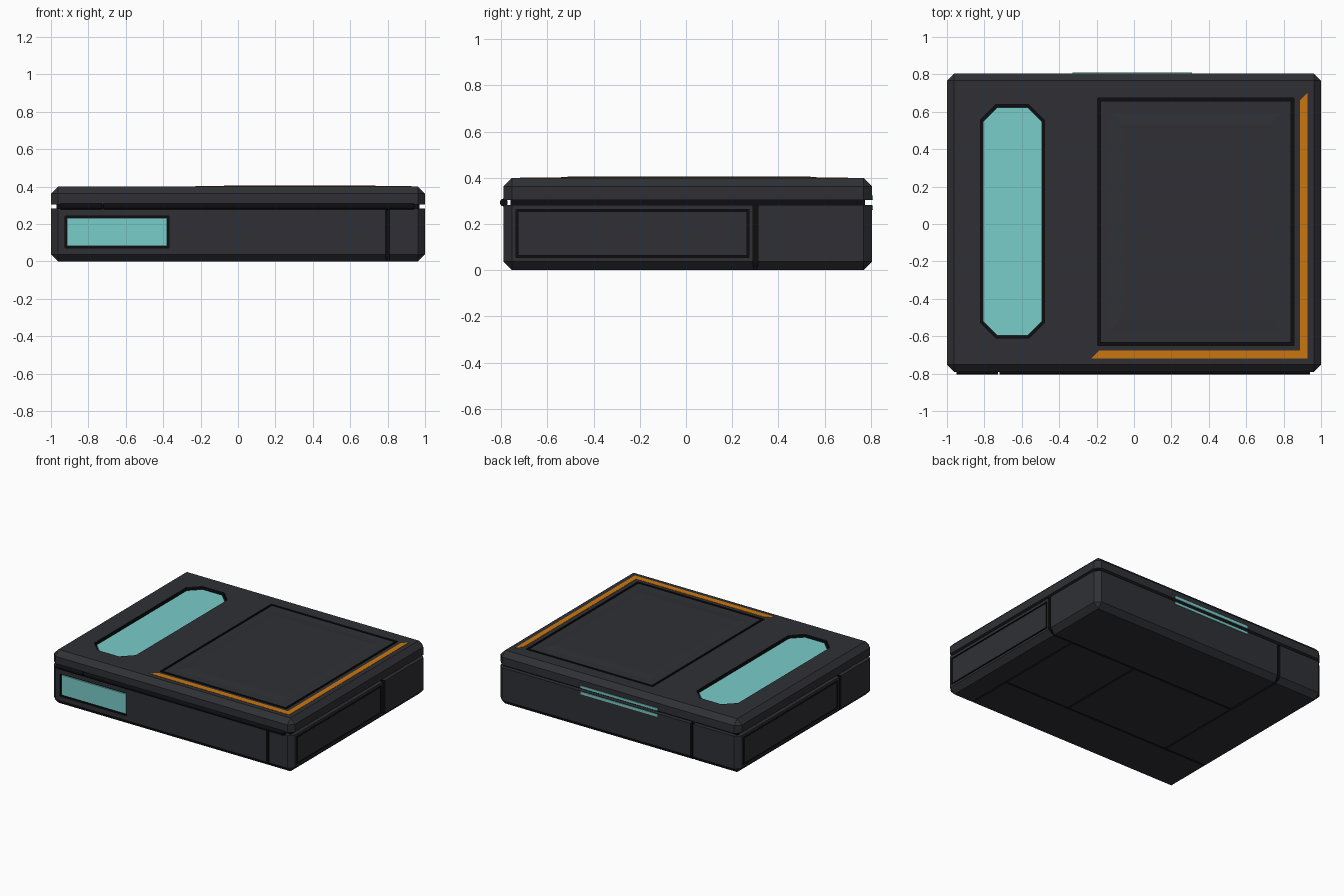
import bpy, bmesh
from mathutils import Vector, Matrix

if "Cube" in bpy.data.objects:
    bpy.data.objects.remove(bpy.data.objects["Cube"])


def material(name, rgb):
    m = bpy.data.materials.new(name)
    m.diffuse_color = (*rgb, 1)
    m.use_nodes = True
    m.node_tree.nodes["Principled BSDF"].inputs["Base Color"].default_value = m.diffuse_color
    return m


SHELL = material("charcoal", (0.029, 0.030, 0.036))
BLACK = material("black", (0.004, 0.004, 0.005))
TEAL = material("teal", (0.19, 0.61, 0.59))
ORANGE = material("orange", (0.6, 0.18, 0.005))


def finish(name, bm, mat):
    bmesh.ops.recalc_face_normals(bm, faces=bm.faces)
    me = bpy.data.meshes.new(name)
    bm.to_mesh(me)
    bm.free()
    me.materials.append(mat)
    ob = bpy.data.objects.new(name, me)
    bpy.context.collection.objects.link(ob)
    return ob


def add_box(bm, x, y, z):
    lo, hi = Vector((x[0], y[0], z[0])), Vector((x[1], y[1], z[1]))
    mat = Matrix.Translation((lo + hi) / 2) @ Matrix.Diagonal((*(hi - lo), 1))
    return bmesh.ops.create_cube(bm, size=1, matrix=mat)["verts"]


def box(name, x, y, z, mat):
    bm = bmesh.new()
    add_box(bm, x, y, z)
    return finish(name, bm, mat)


def add_prism(bm, pts, z0, z1):
    f = bm.faces.new([bm.verts.new((px, py, z0)) for px, py in pts])
    r = bmesh.ops.extrude_face_region(bm, geom=[f])
    for v in r["geom"]:
        if isinstance(v, bmesh.types.BMVert):
            v.co.z = z1


def prism(name, pts, z0, z1, mat):
    bm = bmesh.new()
    add_prism(bm, pts, z0, z1)
    return finish(name, bm, mat)


def shell(name, z0, z1, flat_z):
    # chamfered box that keeps sharp edges at the seam height
    bm = bmesh.new()
    add_box(bm, (-1, 1), (-0.79, 0.805), (z0, z1))
    edges = [e for e in bm.edges if not all(abs(v.co.z - flat_z) < 1e-4 for v in e.verts)]
    bmesh.ops.bevel(bm, geom=edges, offset=0.038, segments=1, affect='EDGES', profile=0.5)
    return finish(name, bm, SHELL)


def add_frame(bm, axis, u, v, d, w):
    # rectangular groove: u, v outer ranges, d depth range along axis
    parts = [(u, (v[0], v[0] + w)), (u, (v[1] - w, v[1])),
             ((u[0], u[0] + w), (v[0] + w / 2, v[1] - w / 2)),
             ((u[1] - w, u[1]), (v[0] + w / 2, v[1] - w / 2))]
    for a, b in parts:
        add_box(bm, *((d, a, b) if axis == 'x' else (a, d, b) if axis == 'y' else (a, b, d)))


def carve(ob, bm):
    cutter = finish("cutter", bm, BLACK)
    cutter.hide_render = True
    m = ob.modifiers.new("carve", 'BOOLEAN')
    m.operation, m.solver, m.object = 'DIFFERENCE', 'EXACT', cutter
    m.use_self = True
    m.material_mode = 'TRANSFER'
    bpy.context.view_layer.objects.active = ob
    bpy.ops.object.modifier_apply(modifier=m.name)
    bpy.data.objects.remove(cutter)


def octagon(x0, x1, y0, y1, c):
    return [(x0 + c, y0), (x1 - c, y0), (x1, y0 + c), (x1, y1 - c),
            (x1 - c, y1), (x0 + c, y1), (x0, y1 - c), (x0, y0 + c)]


# main shells and the dark core seen through the seam
body = shell("case_body", 0.0, 0.283, 0.283)
lid = shell("case_lid", 0.303, 0.40, 0.303)
box("inner_core", (-0.97, 0.97), (-0.76, 0.775), (0.025, 0.36), BLACK)

# body grooves: pinwheel of split lines wrapping onto the bottom
bm = bmesh.new()
G, Z, B = 0.011, (-0.01, 0.30), (-0.01, 0.018)
add_box(bm, (0.8 - G, 0.8 + G), (-0.82, -0.766), Z)
add_box(bm, (0.976, 1.02), (0.3 - G, 0.3 + G), Z)
add_box(bm, (-0.61 - G, -0.61 + G), (0.781, 0.82), Z)
add_box(bm, (-1.02, -0.976), (-0.4 - G, -0.4 + G), Z)
g = 0.006
add_box(bm, (0.8 - g, 0.8 + g), (-0.82, 0.3), B)
add_box(bm, (-0.61, 1.02), (0.3 - g, 0.3 + g), B)
add_box(bm, (-0.61 - g, -0.61 + g), (-0.4, 0.82), B)
add_box(bm, (-1.02, 0.8), (-0.4 - g, -0.4 + g), B)
add_box(bm, (0.25 - g, 0.25 + g), (-0.4, 0.3), (-0.011, 0.012))
# side panel outlines and front window recess
add_frame(bm, 'x', (-0.735, 0.272), (0.055, 0.262), (0.99, 1.02), 0.009)
add_frame(bm, 'x', (-0.372, 0.745), (0.055, 0.262), (-1.02, -0.99), 0.009)
add_box(bm, (-0.925, -0.37), (-0.82, -0.775), (0.073, 0.242))
carve(body, bm)

# lid recesses: long window and panel outline
bm = bmesh.new()
add_prism(bm, octagon(-0.822, -0.478, -0.61, 0.638, 0.083), 0.375, 0.42)
add_frame(bm, 'z', (-0.196, 0.856), (-0.65, 0.675), (0.388, 0.42), 0.017)
carve(lid, bm)

# teal windows
prism("lid_window", octagon(-0.808, -0.492, -0.596, 0.624, 0.077), 0.37, 0.386, TEAL)
box("front_window", (-0.915, -0.38), (-0.785, -0.77), (0.083, 0.232), TEAL)

# shallow raised pad on the lid panel
bm = bmesh.new()
low = add_box(bm, (-0.125, 0.785), (-0.575, 0.60), (0.395, 0.405))
for v in low:
    if v.co.z > 0.4:
        v.co.x -= 0.055 * (1 if v.co.x > 0.3 else -1)
        v.co.y -= 0.07 * (1 if v.co.y > 0 else -1)
    else:
        v.co.z = 0.3995
finish("lid_pad", bm, SHELL)

# orange corner stripe
prism("lid_stripe", [(-0.228, -0.718), (0.927, -0.718), (0.927, 0.70), (0.887, 0.66),
                     (0.887, -0.676), (-0.186, -0.676)], 0.39, 0.402, ORANGE)

# front hinge rods
for name, x0, x1 in (("hinge_rod_short", -0.95, -0.726), ("hinge_rod_long", -0.72, 0.94)):
    bm = bmesh.new()
    bmesh.ops.create_cone(bm, cap_ends=True, segments=12, radius1=0.017, radius2=0.017, depth=x1 - x0,
                          matrix=Matrix.Translation(((x0 + x1) / 2, -0.788, 0.293))
                          @ Matrix.Rotation(1.5708, 4, 'Y'))
    finish(name, bm, BLACK)

# back latch lights on either side of the seam
for name, z in (("latch_light_lower", 0.270), ("latch_light_upper", 0.314)):
    box(name, (-0.33, 0.31), (0.78, 0.809), (z - 0.010, z + 0.010), TEAL)
